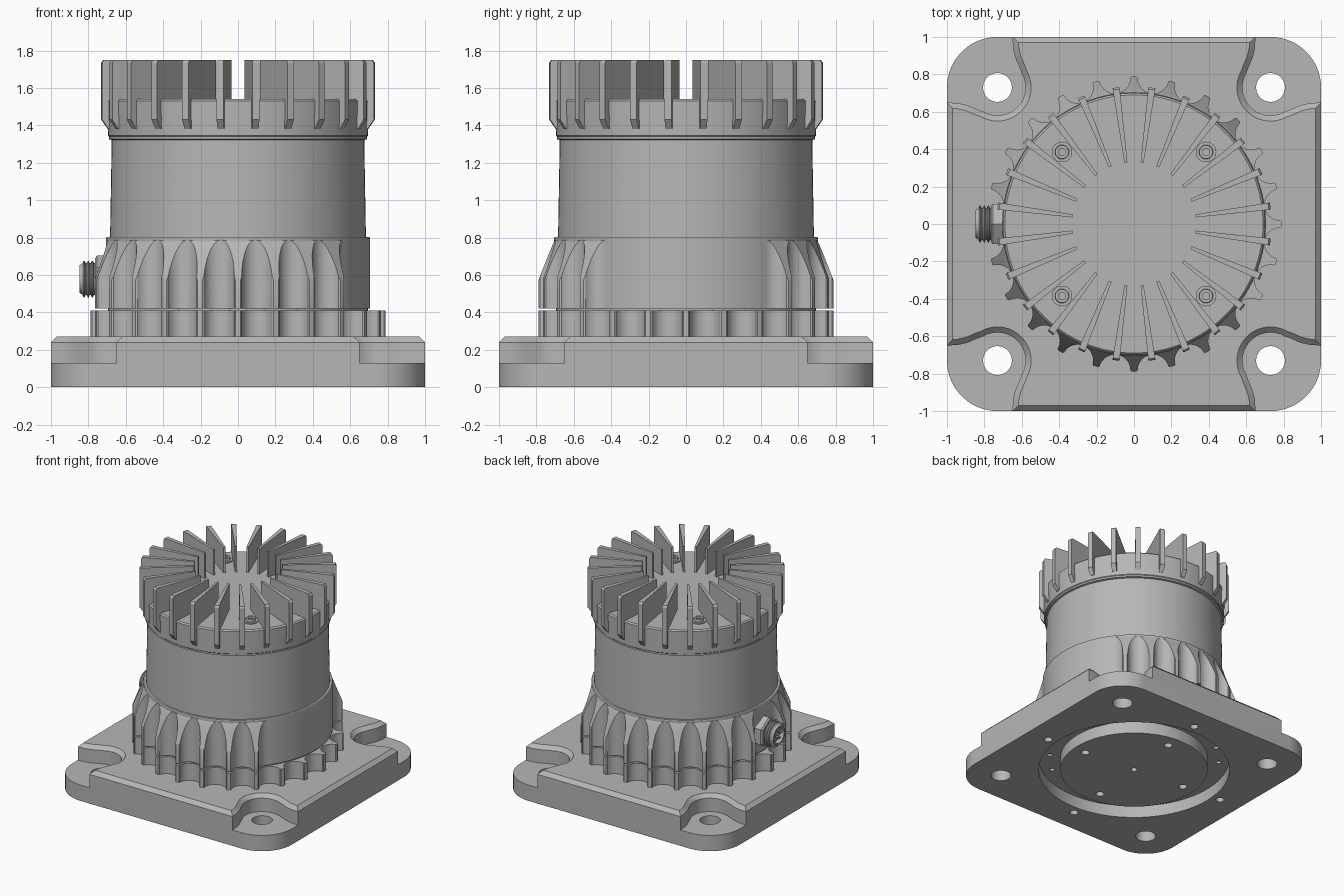
import bpy, bmesh
from math import sin, cos, pi, radians, hypot
from mathutils import Matrix

cube = bpy.data.objects.get("Cube")
if cube:
    bpy.data.objects.remove(cube, do_unlink=True)

metal = bpy.data.materials.new("grey_metal")
metal.use_nodes = True
GREY = (0.47, 0.47, 0.47, 1)
metal.diffuse_color = GREY
metal.node_tree.nodes["Principled BSDF"].inputs["Base Color"].default_value = GREY

parts = []


def finish(bm, name):
    bmesh.ops.recalc_face_normals(bm, faces=bm.faces)
    mesh = bpy.data.meshes.new(name)
    bm.to_mesh(mesh)
    bm.free()
    mesh.materials.append(metal)
    ob = bpy.data.objects.new(name, mesh)
    bpy.context.collection.objects.link(ob)
    parts.append(ob)
    return ob


def turn(bm, profile, steps=96, matrix=None, closed=False):
    """Revolve (radius, height) points about z, then place the result."""
    vs = [bm.verts.new((r, 0, z)) for r, z in profile]
    es = [bm.edges.new(p) for p in zip(vs, vs[1:])]
    if closed:
        es.append(bm.edges.new((vs[-1], vs[0])))
    old = set(bm.verts) - set(vs)
    bmesh.ops.spin(bm, geom=vs + es, cent=(0, 0, 0), axis=(0, 0, 1),
                   angle=2 * pi, steps=steps, use_merge=True)
    new = [v for v in bm.verts if v not in old]
    bmesh.ops.remove_doubles(bm, verts=new, dist=1e-5)
    if matrix:
        bmesh.ops.transform(bm, matrix=matrix, verts=[v for v in bm.verts if v not in old])


def rod(bm, x, y, r, z0, z1, steps=32):
    turn(bm, [(0, z0), (r, z0), (r, z1), (0, z1)], steps, Matrix.Translation((x, y, 0)))


def prism(bm, outline, z0, z1):
    face = bm.faces.new([bm.verts.new((x, y, z0)) for x, y in outline])
    ext = bmesh.ops.extrude_face_region(bm, geom=[face], use_keep_orig=True)["geom"]
    top = [v for v in ext if isinstance(v, bmesh.types.BMVert)]
    bmesh.ops.translate(bm, vec=(0, 0, z1 - z0), verts=top)
    bmesh.ops.recalc_face_normals(bm, faces=bm.faces)


def four_corners(quarter):
    """Repeat the points of one corner round all four."""
    pts = []
    for k in range(4):
        c, s = cos(k * pi / 2), sin(k * pi / 2)
        pts += [(x * c - y * s, x * s + y * c) for x, y in quarter]
    return pts


# Base plate with rounded corners
HOLE = 0.73
bm = bmesh.new()
corner = [(HOLE + 0.27 * cos(radians(a)), HOLE + 0.27 * sin(radians(a))) for a in range(0, 91, 6)]
prism(bm, four_corners(corner), 0, 0.13)
base = finish(bm, "base_plate")

# Mounting holes, bolt holes and ring groove cut into the base
bm = bmesh.new()
for sx in (-1, 1):
    for sy in (-1, 1):
        rod(bm, sx * HOLE, sy * HOLE, 0.077, -0.1, 0.2, 48)
rod(bm, 0, 0, 0.025, -0.1, 0.08)
for k in range(4):
    a = radians(90 * k - 5)
    for dist in (0.46, 0.81):
        rod(bm, dist * cos(a), dist * sin(a), 0.032, -0.1, 0.08)
for deg in (125, 145, 305, 325):
    a = radians(deg)
    rod(bm, 0.655 * cos(a), 0.655 * sin(a), 0.02, 0.05, 0.12)
turn(bm, [(0.57, -0.1), (0.737, -0.1), (0.737, 0.1), (0.57, 0.1)], closed=True)
cutter = finish(bm, "base_cutter")
cutter.hide_render = True
mod = base.modifiers.new("holes", "BOOLEAN")
mod.operation, mod.solver, mod.object, mod.use_self = "DIFFERENCE", "EXACT", cutter, True
bpy.context.view_layer.objects.active = base
bpy.ops.object.modifier_apply(modifier="holes")
parts.remove(cutter)
bpy.data.objects.remove(cutter, do_unlink=True)

# Raised deck with round corner pockets and a chamfered top edge
bm = bmesh.new()
flare = [(0.65, 1.0), (0.646, 0.94), (0.635, 0.89), (0.615, 0.845)]
arc = [(HOLE + 0.15 * cos(radians(a)), HOLE + 0.15 * sin(radians(a))) for a in range(150, 301, 10)]
pocket = flare + arc + [(y, x) for x, y in reversed(flare)]
prism(bm, four_corners(pocket[::-1]), 0.13, 0.27)
rim = [e for e in bm.edges if all(v.co.z > 0.2 for v in e.verts)]
bmesh.ops.bevel(bm, geom=rim, offset=0.03, segments=1, affect="EDGES")
finish(bm, "raised_deck")

# Round housing
bm = bmesh.new()
turn(bm, [(0, 0.265), (0.705, 0.265), (0.705, 0.41), (0.695, 0.41), (0.695, 0.42),
          (0.705, 0.42), (0.705, 0.797), (0.702, 0.802), (0.684, 0.802), (0.675, 1.322),
          (0.69, 1.326), (0.69, 1.34), (0.68, 1.34), (0.68, 1.345), (0.0, 1.345)], 128)
finish(bm, "housing")

# Ribs with hollow flanks; tops are flat or follow a cone
TIP, ROOT, FLUTE = 0.79, 0.70, 0.083
HALF = radians(7.5)
CX, CY = 0.788 * cos(HALF), 0.788 * sin(HALF)


def rib(bm, angle, z0, top):
    flank = [(0.68, 0.08)]
    for i in range(11):
        a = pi + HALF + i / 10 * (pi / 2 - HALF)
        flank.append((CX + FLUTE * cos(a), CY + FLUTE * sin(a)))
    flank.append((TIP - 0.002, 0.014))
    rows = []
    for x, y in flank:
        z1 = top(hypot(x, y))
        rows.append([bm.verts.new((x, s * y, z)) for s, z in ((1, z0), (1, z1), (-1, z1), (-1, z0))])
    for a, b in zip(rows, rows[1:]):
        for j in range(4):
            bm.faces.new((a[j], a[j - 1], b[j - 1], b[j]))
    bm.faces.new(rows[0])
    bm.faces.new(rows[-1])
    bmesh.ops.rotate(bm, cent=(0, 0, 0), matrix=Matrix.Rotation(angle, 3, "Z"),
                     verts=[v for row in rows for v in row])


def cone_top(r):
    return 0.57 + 0.23 * min(1, max(0, (TIP - r) / (TIP - ROOT)))


flange, collar = bmesh.new(), bmesh.new()
for k in range(24):
    angle = k * pi / 12
    rib(flange, angle, 0.265, lambda r: 0.41)
    # the smooth side and the connector seat carry no collar ribs
    if k not in (0, 1, 2, 22, 23, 12):
        rib(collar, angle, 0.42, cone_top)
finish(flange, "flange_ribs")
finish(collar, "collar_ribs")

# Head
bm = bmesh.new()
turn(bm, [(0, 1.34), (0.69, 1.34), (0.695, 1.345), (0.70, 1.53), (0.69, 1.54), (0, 1.54)], 128)
finish(bm, "head")

# Radial cooling fins, thicker towards the outside
bm = bmesh.new()
side = [(0.33, 1.53), (0.33, 1.75), (0.725, 1.75), (0.735, 1.735), (0.735, 1.43), (0.70, 1.38), (0.68, 1.38), (0.68, 1.53)]
for k in range(24):
    rot = Matrix.Rotation((k + 0.5) * pi / 12, 3, "Z")
    half = [0.008 + 0.011 * (r - 0.33) / 0.4 for r, z in side]
    left, right = ([bm.verts.new(rot @ Matrix.Diagonal((1, s, 1)) @ bm.verts.new((r, h, z)).co)
                    for (r, z), h in zip(side, half)] for s in (1, -1))
    bm.faces.new(left)
    bm.faces.new(right)
    for j in range(len(side)):
        bm.faces.new((left[j], left[j - 1], right[j - 1], right[j]))
loose = [v for v in bm.verts if not v.link_faces]
bmesh.ops.delete(bm, geom=loose, context="VERTS")
finish(bm, "cooling_fins")

# Head screws with a socket
bm = bmesh.new()
for sx in (-1, 1):
    for sy in (-1, 1):
        turn(bm, [(0, 1.535), (0.055, 1.535), (0.055, 1.55), (0.038, 1.55), (0.036, 1.57),
                  (0.02, 1.57), (0.02, 1.55), (0, 1.55)], 24,
             Matrix.Translation((sx * 0.385, sy * 0.385, 0)))
finish(bm, "head_screws")

# Side connector: hex nut, threaded barrel, socket and pins
place = Matrix.Translation((-0.69, 0, 0.578)) @ Matrix.Rotation(-pi / 2, 4, "Y")
bm = bmesh.new()
turn(bm, [(0, 0), (0.125, 0), (0.125, 0.065), (0.11, 0.075), (0, 0.075)], 6, place)
finish(bm, "connector_nut")

bm = bmesh.new()
barrel = [(0, 0.06), (0.085, 0.06)]
for i in range(3):
    z = 0.08 + i * 0.022
    barrel += [(0.085, z), (0.098, z + 0.006), (0.098, z + 0.011), (0.085, z + 0.017)]
barrel += [(0.08, 0.145), (0.075, 0.157), (0.062, 0.157), (0.062, 0.12), (0, 0.12)]
turn(bm, barrel, 40, place)
finish(bm, "connector_barrel")

bm = bmesh.new()
for k in range(5):
    a = k * 2 * pi / 5
    pin = place @ Matrix.Translation((0.036 * cos(a), 0.036 * sin(a), 0))
    turn(bm, [(0, 0.115), (0.01, 0.115), (0.01, 0.15), (0, 0.15)], 10, pin)
finish(bm, "connector_pins")

# Smooth round surfaces, keep edges sharp
bpy.ops.object.select_all(action="DESELECT")
for ob in parts:
    ob.select_set(True)
bpy.context.view_layer.objects.active = base
bpy.ops.object.shade_smooth_by_angle(angle=radians(28))
